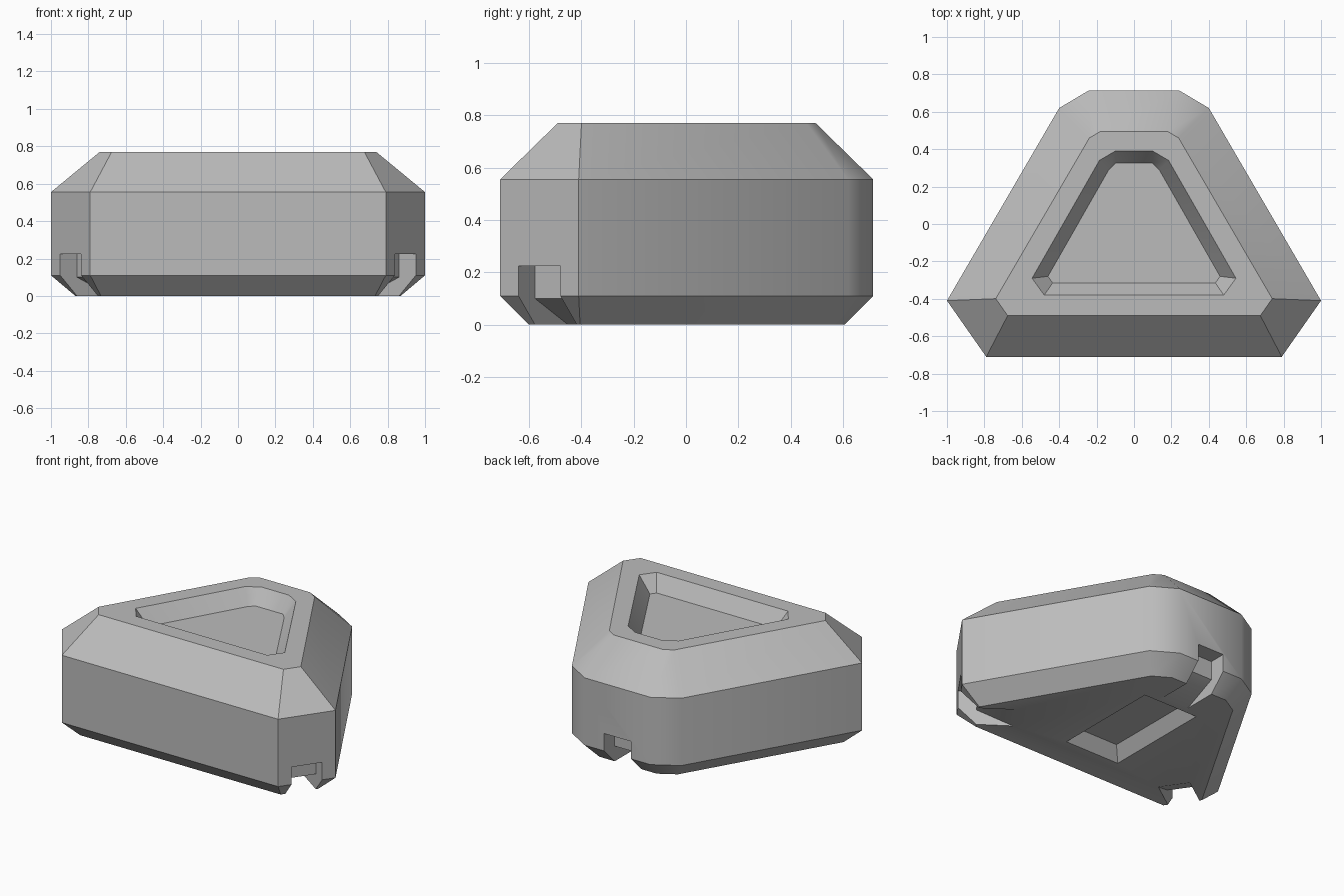
import bpy, bmesh, math
from mathutils import Vector, Matrix

if "Cube" in bpy.data.objects:
    bpy.data.objects.remove(bpy.data.objects["Cube"], do_unlink=True)

grey = bpy.data.materials.new("plain_grey")
grey.use_nodes = True
colour = (0.5, 0.5, 0.5, 1)
grey.diffuse_color = colour
bsdf = next(n for n in grey.node_tree.nodes if n.type == 'BSDF_PRINCIPLED')
bsdf.inputs["Base Color"].default_value = colour


def ring(half, z):
    """Mirror the +x half of an outline (front to back) into a full loop."""
    return [(x, y, z) for x, y in half] + [(-x, y, z) for x, y in reversed(half)]


def inset(half, d):
    """Offset the mirrored outline inwards by d."""
    pts = [Vector(p[:2]) for p in ring(half, 0)]
    out = []
    for i in range(len(half)):
        a, b, c = pts[i - 1], pts[i], pts[i + 1]
        n1 = Vector(((b - a).y, -(b - a).x)).normalized()
        n2 = Vector(((c - b).y, -(c - b).x)).normalized()
        p = b - (n1 + n2) * d / (1 + n1.dot(n2))
        out.append((p.x, p.y))
    return out


def loft(name, rings):
    """Skin a stack of loops and cap both ends."""
    bm = bmesh.new()
    loops = [[bm.verts.new(p) for p in r] for r in rings]
    for lo, hi in zip(loops, loops[1:]):
        for i in range(len(lo)):
            bm.faces.new((lo[i - 1], lo[i], hi[i], hi[i - 1]))
    bm.faces.new(loops[0][::-1])
    bm.faces.new(loops[-1])
    bmesh.ops.recalc_face_normals(bm, faces=bm.faces)
    me = bpy.data.meshes.new(name)
    bm.to_mesh(me)
    bm.free()
    me.materials.append(grey)
    ob = bpy.data.objects.new(name, me)
    bpy.context.collection.objects.link(ob)
    return ob


# Body: chamfered triangular block with a sunken top panel
outline = [(0.79, -0.71), (1.0, -0.41), (0.40, 0.62), (0.24, 0.715)]
rim = [(0.48, -0.38), (0.545, -0.29), (0.185, 0.34), (0.10, 0.39)]
panel = [(0.435, -0.315), (0.46, -0.28), (0.135, 0.29), (0.10, 0.325)]
body = loft("body", [
    ring(inset(outline, 0.11), 0),
    ring(outline, 0.11),
    ring(outline, 0.555),
    ring(inset(outline, 0.22), 0.77),
    ring(rim, 0.77),
    ring(panel, 0.67),
])

# Channel cutters at the three corners, running under the body
channel = [(0.1, 0.225), (-0.11, 0.225), (-0.11, 0.10), (-0.44, -0.05), (0.1, -0.05)]
front_angle = math.atan2(-0.573, 0.82)
cutters = []
for name, centre, angle in (
        ("left_channel", (0.895, -0.56, 0), front_angle),
        ("right_channel", (-0.895, -0.56, 0), math.pi - front_angle),
        ("back_channel", (0, 0.715, 0), math.pi / 2)):
    place = Matrix.Translation(centre) @ Matrix.Rotation(angle, 4, 'Z')
    cutters.append(loft(name, [[place @ Vector((d, side, z)) for d, z in channel]
                               for side in (-0.0975, 0.0975)]))


# Underside recess with sloping walls
def rectangle(grow, z):
    return ring([(0.2 + grow, -0.39 - grow), (0.2 + grow, 0.34 + grow)], z)


cutters.append(loft("underside_recess", [rectangle(0.03, -0.04), rectangle(-0.06, 0.08)]))

# Cut, then drop the cutters
bpy.context.view_layer.objects.active = body
for cutter in cutters:
    cutter.hide_render = True
    mod = body.modifiers.new(cutter.name, 'BOOLEAN')
    mod.operation = 'DIFFERENCE'
    mod.solver = 'EXACT'
    mod.object = cutter
    bpy.ops.object.modifier_apply(modifier=mod.name)
    bpy.data.objects.remove(cutter, do_unlink=True)

# Soft back corners, crisp chamfers
bpy.ops.object.select_all(action='DESELECT')
body.select_set(True)
bpy.ops.object.shade_smooth_by_angle(angle=math.radians(33))
